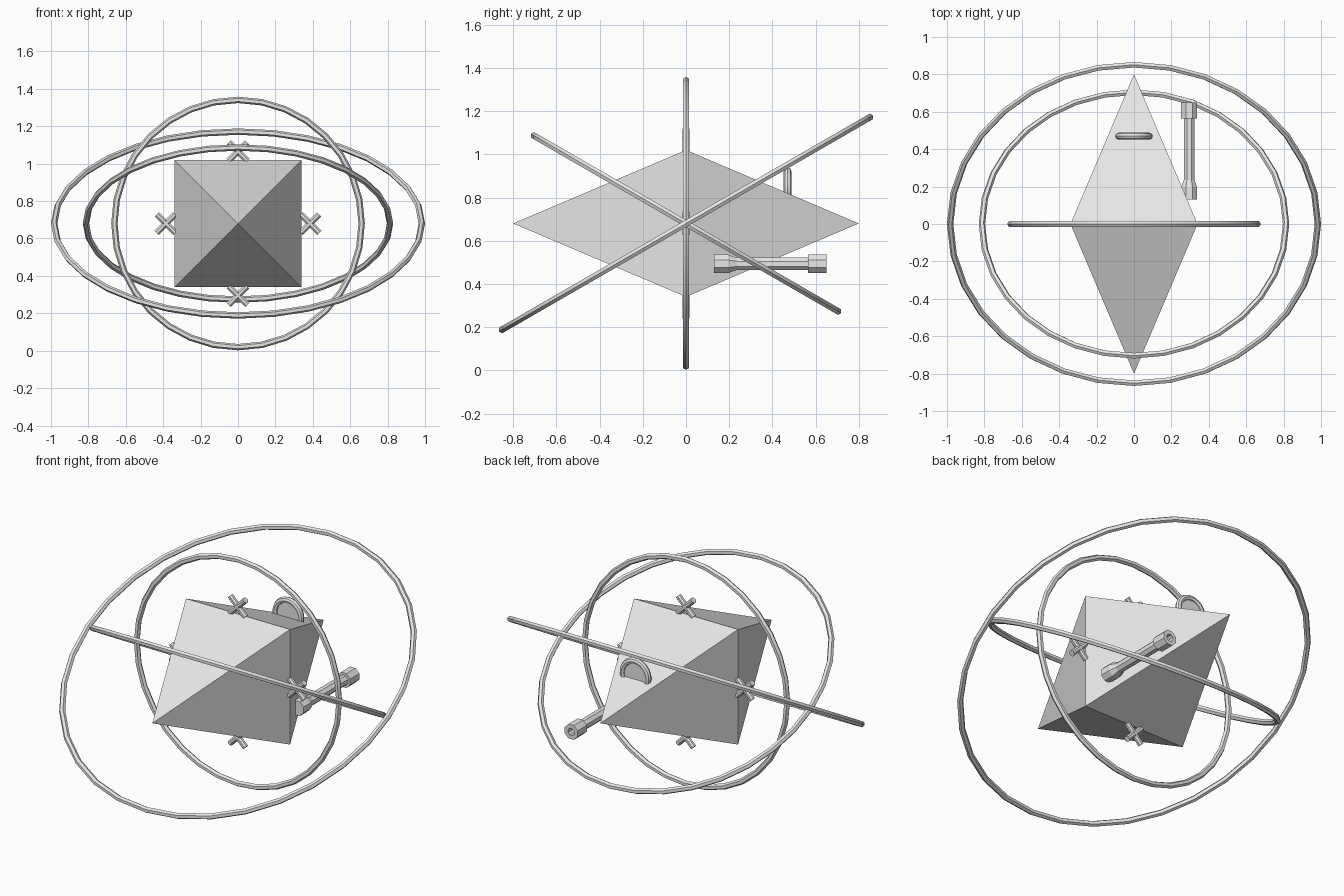
import bpy, bmesh, math

cube = bpy.data.objects.get("Cube")
if cube:
    bpy.data.objects.remove(cube, do_unlink=True)

CENTRE_Z = 0.68

grey = bpy.data.materials.new("light_grey")
grey.use_nodes = True
grey.diffuse_color = (0.8, 0.8, 0.8, 1)
grey.node_tree.nodes["Principled BSDF"].inputs["Base Color"].default_value = (0.8, 0.8, 0.8, 1)


def spun(name, profile, sides, location, rotation=(0, 0, 0)):
    """Turn a (radius, y) profile around the y axis, with flat sides facing x and z."""
    bm = bmesh.new()
    rows = []
    for r, y in profile:
        angles = [2 * math.pi * (i + 0.5) / sides for i in range(sides)]
        rows.append([bm.verts.new((r * math.cos(a), y, r * math.sin(a))) for a in angles])
    for a, b in zip(rows, rows[1:]):
        for i in range(sides):
            j = (i + 1) % sides
            bm.faces.new((a[i], a[j], b[j], b[i]))
    bmesh.ops.remove_doubles(bm, verts=bm.verts, dist=1e-5)
    bmesh.ops.recalc_face_normals(bm, faces=bm.faces)
    mesh = bpy.data.meshes.new(name)
    bm.to_mesh(mesh)
    bm.free()
    mesh.materials.append(grey)
    obj = bpy.data.objects.new(name, mesh)
    bpy.context.collection.objects.link(obj)
    obj.location = location
    obj.rotation_euler = rotation
    return obj


def ring(name, outer, tube, tilt, location, segments=32, sides=6):
    """Torus around z, tilted about the x axis."""
    bpy.ops.mesh.primitive_torus_add(
        major_radius=outer - tube, minor_radius=tube, major_segments=segments,
        minor_segments=sides, location=location, rotation=(math.radians(tilt), 0, 0))
    obj = bpy.context.object
    obj.name = name
    obj.data.materials.append(grey)
    bpy.ops.object.shade_smooth_by_angle(angle=math.radians(30))
    return obj


# Square double pyramid body
half = 0.34 * math.sqrt(2)
spun("body", [(0, -0.8), (half, 0), (0, 0.8)], 4, (0, 0, CENTRE_Z))

# Three large orbiting rings
middle = (0, 0, CENTRE_Z)
ring("upright_ring", 0.678, 0.017, 90, middle)
ring("inner_tilted_ring", 0.83, 0.017, -30, middle)
ring("outer_tilted_ring", 1.0, 0.017, 30, middle)

# Crossed bars on the four edges of the body
bar = [(0, -0.07), (0.017, -0.07), (0.017, 0.07), (0, 0.07)]
for side, dx, dz in (("left", 1, 0), ("right", -1, 0), ("top", 0, 1), ("bottom", 0, -1)):
    for n, turn in enumerate((45, -45), 1):
        spun(f"{side}_cross_bar_{n}", bar, 8,
             (0.385 * dx, 0, CENTRE_Z + 0.385 * dz),
             (math.radians(90), math.radians(turn), 0))

# Round port on the upper back face: rim and inner disc
port = (0, 0.47, 0.84)
ring("port_rim", 0.1, 0.018, 90, port, 24, 8)
spun("port_disc", [(0, -0.008), (0.076, -0.008), (0.076, 0.008), (0, 0.008)], 24, port)

# Barrel on the lower left side, with a hollow back end
barrel = [(0, 0.13), (0.046, 0.13), (0.046, 0.195), (0.031, 0.235), (0.031, 0.565),
          (0.046, 0.565), (0.046, 0.65), (0.022, 0.65), (0.022, 0.59), (0, 0.59)]
spun("barrel", barrel, 8, (0.295, 0, 0.493))
